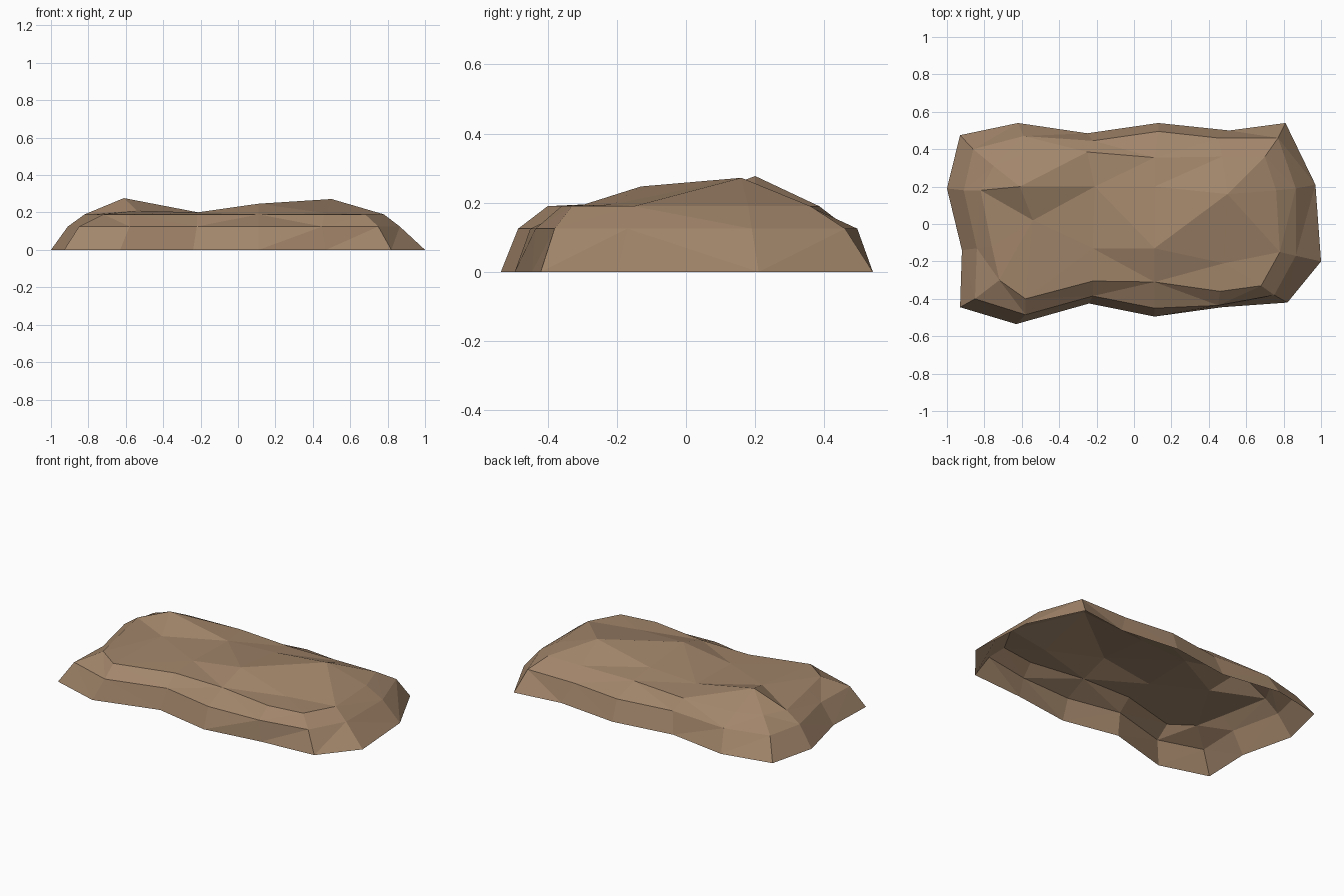
import bpy, bmesh

# Contours of the mound, clockwise from back left: 6 points per long side, 4 per short side
base = [(-.93, .475), (-.62, .54), (-.25, .485), (.13, .54), (.51, .50), (.81, .54),
        (.97, .21), (1, -.20), (.82, -.42), (.47, -.445), (.11, -.495), (-.24, -.425),
        (-.63, -.535), (-.93, -.445), (-.92, -.14), (-1, .19)]
ledge = [(-.86, .40), (-.59, .47), (-.22, .445), (.13, .495), (.45, .46), (.77, .46),
         (.865, .19), (.865, -.17), (.75, -.38), (.45, -.435), (.11, -.45), (-.22, -.385),
         (-.58, -.485), (-.85, -.40), (-.84, -.13), (-.91, .18)]
rim = [(-.75, .31), (-.60, .37), (-.25, .385), (.11, .355), (.47, .36), (.70, .36),
       (.76, .18), (.78, -.15), (.68, -.33), (.46, -.36), (.11, -.31), (-.22, -.305),
       (-.58, -.40), (-.72, -.30), (-.76, -.12), (-.82, .18)]
# Humps on top: back row, front row
humps = [[(-.61, .20, .277), (-.21, .20, .20), (.11, .20, .215), (.50, .16, .272)],
         [(-.54, .02, .21), (-.22, -.13, .20), (.11, -.13, .247), (.48, -.21, .195)]]

bm = bmesh.new()
rings = [[bm.verts.new((x, y, z)) for x, y in ring]
         for ring, z in ((base, 0), (ledge, .125), (rim, .19))]

# Sloping sides, open underneath
for low, high in zip(rings, rings[1:]):
    for i in range(16):
        j = (i + 1) % 16
        bm.faces.new((low[j], low[i], high[i], high[j]))

# Top as a 6 x 4 grid between the rim and the humps
r = rings[2]
inner = [[bm.verts.new(p) for p in row] for row in humps]
grid = [r[0:6], [r[15]] + inner[0] + [r[6]], [r[14]] + inner[1] + [r[7]], r[13:7:-1]]
for a, b in zip(grid, grid[1:]):
    for i in range(5):
        bm.faces.new((a[i], b[i], b[i + 1], a[i + 1]))
bmesh.ops.triangulate(bm, faces=bm.faces[:])

mesh = bpy.data.meshes.new("dirt_mound")
bm.to_mesh(mesh)
bm.free()
mat = bpy.data.materials.new("earth brown")
mat.diffuse_color = (.36, .235, .145, 1)
mesh.materials.append(mat)
bpy.context.collection.objects.link(bpy.data.objects.new("dirt_mound", mesh))
